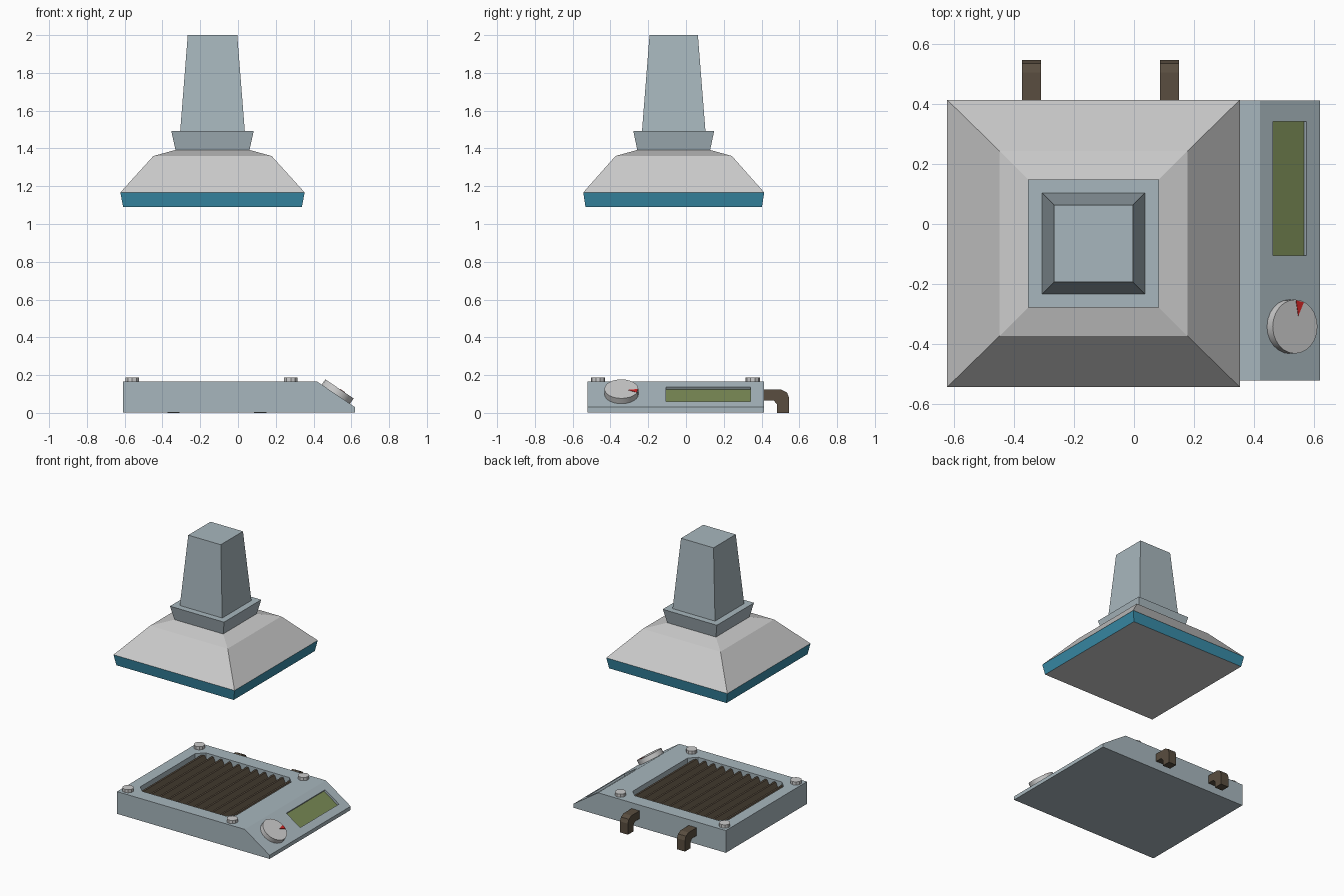
import bpy, bmesh, math
from mathutils import Matrix, Vector

if "Cube" in bpy.data.objects:
    bpy.data.objects.remove(bpy.data.objects["Cube"])


def material(name, rgb):
    m = bpy.data.materials.new(name)
    m.diffuse_color = (*rgb, 1)
    m.use_nodes = True
    m.node_tree.nodes["Principled BSDF"].inputs["Base Color"].default_value = m.diffuse_color
    return m


STEEL = material("blue_grey_steel", (0.39, 0.47, 0.51))
TEAL = material("teal_trim", (0.04, 0.26, 0.39))
DARK = material("dark_brown_metal", (0.10, 0.075, 0.05))
GREEN = material("screen_green", (0.19, 0.25, 0.09))
RED = material("pointer_red", (0.65, 0.02, 0.02))


def finish(name, bm, mat=None):
    bmesh.ops.recalc_face_normals(bm, faces=bm.faces)
    me = bpy.data.meshes.new(name)
    bm.to_mesh(me)
    bm.free()
    ob = bpy.data.objects.new(name, me)
    bpy.context.collection.objects.link(ob)
    if mat:
        me.materials.append(mat)
    return ob


def prism(name, points, offset, mat=None):
    """Extrude a planar outline of 3D points by an offset."""
    bm = bmesh.new()
    face = bm.faces.new([bm.verts.new(p) for p in points])
    ext = bmesh.ops.extrude_face_region(bm, geom=[face], use_keep_orig=True)
    moved = [v for v in ext["geom"] if isinstance(v, bmesh.types.BMVert)]
    bmesh.ops.translate(bm, verts=moved, vec=offset)
    return finish(name, bm, mat)


def tapered(name, levels, mat=None):
    """Stack of rectangular sections (half_x, half_y, z) on the hood axis."""
    bm = bmesh.new()
    rings = [[bm.verts.new((-0.135 + sx * hx, -0.065 + sy * hy, z))
              for sx, sy in ((-1, -1), (1, -1), (1, 1), (-1, 1))]
             for hx, hy, z in levels]
    for a, b in zip(rings, rings[1:]):
        for i in range(4):
            bm.faces.new((a[i], a[(i + 1) % 4], b[(i + 1) % 4], b[i]))
    bm.faces.new(rings[0])
    bm.faces.new(rings[-1])
    return finish(name, bm, mat)


def disc(name, radius, height, sides, matrix, mat=None):
    """Cylinder standing on the origin of the given matrix."""
    bm = bmesh.new()
    bmesh.ops.create_cone(bm, cap_ends=True, segments=sides, radius1=radius,
                          radius2=radius, depth=height,
                          matrix=matrix @ Matrix.Translation((0, 0, height / 2)))
    return finish(name, bm, mat)


def select_only(ob):
    bpy.ops.object.select_all(action='DESELECT')
    ob.select_set(True)
    bpy.context.view_layer.objects.active = ob


def cut(ob, cutter):
    cutter.hide_render = True
    mod = ob.modifiers.new("cut", 'BOOLEAN')
    mod.operation, mod.object, mod.solver = 'DIFFERENCE', cutter, 'EXACT'
    select_only(ob)
    bpy.ops.object.modifier_apply(modifier=mod.name)
    bpy.data.objects.remove(cutter)


# Frame of the sloped control panel: local x downhill, y along depth, z outward
down = Vector((0.20, 0, -0.135)).normalized()
out = Vector((-down.z, 0, down.x))


def panel(x, y):
    m = Matrix((down, (0, 1, 0), out)).transposed().to_4x4()
    m.translation = (x, y, 0.165 - 0.675 * (x - 0.42))
    return m


# Base housing with sloped front panel
side = [(-0.61, 0.003), (0.62, 0.003), (0.62, 0.03), (0.42, 0.165), (-0.61, 0.165)]
base = prism("base_housing", [(x, -0.522, z) for x, z in side], (0, 0.934, 0), STEEL)

# Grill opening with clipped corners
gx, gy, hx, hy, c = -0.14, -0.056, 0.387, 0.366, 0.05
outline = [(-hx + c, -hy), (hx - c, -hy), (hx, -hy + c), (hx, hy - c),
           (hx - c, hy), (-hx + c, hy), (-hx, hy - c), (-hx, -hy + c)]
cut(base, prism("opening_cutter", [(gx + x, gy + y, 0.07) for x, y in outline], (0, 0, 0.2)))

# Recessed screen
mid = panel(0.519, 0.1185)
screen_outline = [(-0.0675, -0.2235), (0.0675, -0.2235), (0.0675, 0.2235), (-0.0675, 0.2235)]
cut(base, prism("screen_cutter", [mid @ Vector((u, v, -0.017)) for u, v in screen_outline],
                out * 0.06))
prism("screen", [mid @ Vector((u, v, -0.020)) for u, v in screen_outline], out * 0.004, GREEN)

# Ridged grill plate
n = 11
pitch = 2 * hx / n
ridge = [(gx - hx, 0.06)]
for i in range(n):
    x0 = gx - hx + i * pitch
    ridge += [(x0, 0.09), (x0 + 0.40 * pitch, 0.152), (x0 + 0.60 * pitch, 0.152)]
ridge += [(gx + hx, 0.09), (gx + hx, 0.06)]
prism("grill_plate", [(x, gy - hy, z) for x, z in ridge], (0, 2 * hy, 0), DARK)

# Corner bolts
for x in (-0.56, 0.28):
    for y in (-0.466, 0.354):
        disc("corner_bolt", 0.038, 0.023, 10, Matrix.Translation((x, y, 0.165)))

# Control knob and its pointer
knob_frame = panel(0.518, -0.342)
knob = disc("control_knob", 0.09, 0.034, 24, knob_frame)
select_only(knob)
bpy.ops.object.shade_smooth_by_angle(angle=math.radians(30))
prism("knob_pointer", [knob_frame @ Vector(p) for p in
                       ((0.012, 0.036, 0.033), (0.034, 0.081, 0.033), (0.003, 0.087, 0.033))],
      out * 0.003, RED)

# Rear pipes bending down to the floor
bend = [(0.40, 0.065), (0.40, 0.123), (0.505, 0.123), (0.535, 0.108), (0.546, 0.08),
        (0.546, 0), (0.482, 0), (0.482, 0.045), (0.465, 0.065)]
for x in (-0.374, 0.086):
    prism("rear_pipe", [(x, y, z) for y, z in bend], (0.064, 0, 0), DARK)

# Extractor hood: trim, canopy, collar and chimney
trim = tapered("hood_trim", [(0.473, 0.467, 1.09), (0.488, 0.479, 1.167)], TEAL)
trim.data.materials.append(material("hood_underside", (0.8, 0.8, 0.8)))
for f in trim.data.polygons:
    f.material_index = int(abs(f.normal.z) > 0.9)
tapered("hood_canopy", [(0.488, 0.479, 1.167), (0.313, 0.308, 1.36), (0.196, 0.193, 1.392)])
tapered("hood_collar", [(0.196, 0.193, 1.392), (0.218, 0.214, 1.492)], STEEL)
tapered("chimney", [(0.171, 0.168, 1.492), (0.131, 0.128, 2.0)], STEEL)
